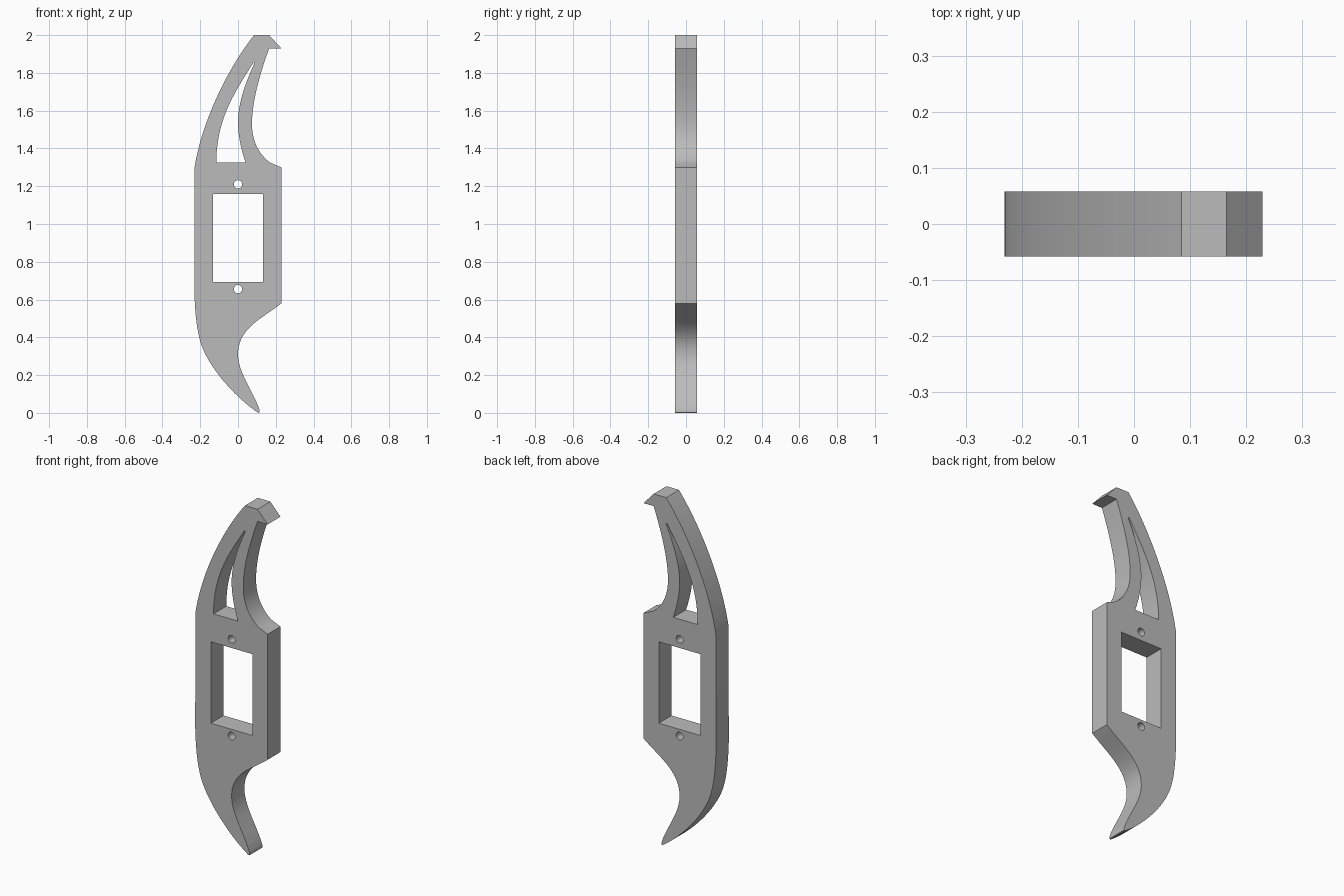
import bpy, bmesh, math
from mathutils import Vector
from mathutils.geometry import interpolate_bezier

cube = bpy.data.objects.get("Cube")
if cube:
    bpy.data.objects.remove(cube, do_unlink=True)

HALF_DEPTH = 0.058


def trace(start, *steps):
    """A step is an end point (line) or handle, handle, end (curve)."""
    points = [Vector(start)]
    for step in steps:
        if isinstance(step[0], tuple):
            a, b, end = (Vector(p) for p in step)
            points += [p.to_2d() for p in interpolate_bezier(points[-1], a, b, end, 20)][1:]
        else:
            points.append(Vector(step))
    return points


def circle(x, z, radius, sides=32):
    turns = [math.tau * i / sides for i in range(sides)]
    return [Vector((x + radius * math.cos(a), z + radius * math.sin(a))) for a in turns]


# Outer silhouette: hooked top, straight body, curved pointed tail
outline = trace(
    (-0.23, 1.3),
    ((-0.19, 1.55), (-0.05, 1.83), (0.085, 2.0)),
    (0.165, 2.0), (0.229, 1.93), (0.165, 1.93),
    ((0.115, 1.79), (0.074, 1.65), (0.074, 1.53)),
    ((0.074, 1.44), (0.11, 1.37), (0.17, 1.325)),
    (0.229, 1.3), (0.229, 0.58),
    ((0.13, 0.5), (0.0, 0.45), (0.0, 0.31)),
    ((0.0, 0.21), (0.09, 0.1), (0.115, 0.012)),
    (0.115, 0.002), (0.108, 0.0),
    ((0.0, 0.07), (-0.14, 0.22), (-0.19, 0.35)),
    ((-0.22, 0.43), (-0.228, 0.54), (-0.231, 0.64)),
)

# Curved slot in the arm, body window and two screw holes
slot = trace(
    (-0.115, 1.325), (0.04, 1.325),
    ((0.015, 1.4), (0.0, 1.47), (0.0, 1.54)),
    ((0.0, 1.65), (0.05, 1.77), (0.086, 1.85)),
    (0.082, 1.856),
    ((0.0, 1.72), (-0.115, 1.57), (-0.115, 1.325)),
)[:-1]
window = trace((-0.132, 0.693), (0.132, 0.693), (0.132, 1.16), (-0.132, 1.16))
holes = [circle(0, z, 0.022) for z in (0.655, 1.21)]

# Filled curve extruded to the plate thickness
curve = bpy.data.curves.new("plate_profile", 'CURVE')
curve.dimensions = '2D'
curve.fill_mode = 'BOTH'
curve.extrude = HALF_DEPTH
for loop in [outline, slot, window, *holes]:
    spline = curve.splines.new('POLY')
    spline.points.add(len(loop) - 1)
    for point, co in zip(spline.points, loop):
        point.co = (co.x, co.y, 0, 1)
    spline.use_cyclic_u = True

plate = bpy.data.objects.new("handle_plate", curve)
bpy.context.collection.objects.link(plate)
plate.rotation_euler.x = math.pi / 2
bpy.ops.object.select_all(action='DESELECT')
plate.select_set(True)
bpy.context.view_layer.objects.active = plate
bpy.ops.object.convert(target='MESH')
plate = bpy.context.object
bpy.ops.object.transform_apply(location=False, rotation=True, scale=False)

# Weld the caps to the walls
bm = bmesh.new()
bm.from_mesh(plate.data)
bmesh.ops.remove_doubles(bm, verts=bm.verts, dist=0.0002)
bmesh.ops.recalc_face_normals(bm, faces=bm.faces)
bm.to_mesh(plate.data)
bm.free()
bpy.ops.object.shade_smooth_by_angle(angle=math.radians(20))

# Plain grey
grey = bpy.data.materials.new("plain_grey")
grey.use_nodes = True
colour = (0.5, 0.5, 0.5, 1)
grey.diffuse_color = colour
grey.node_tree.nodes["Principled BSDF"].inputs["Base Color"].default_value = colour
plate.data.materials.clear()
plate.data.materials.append(grey)
